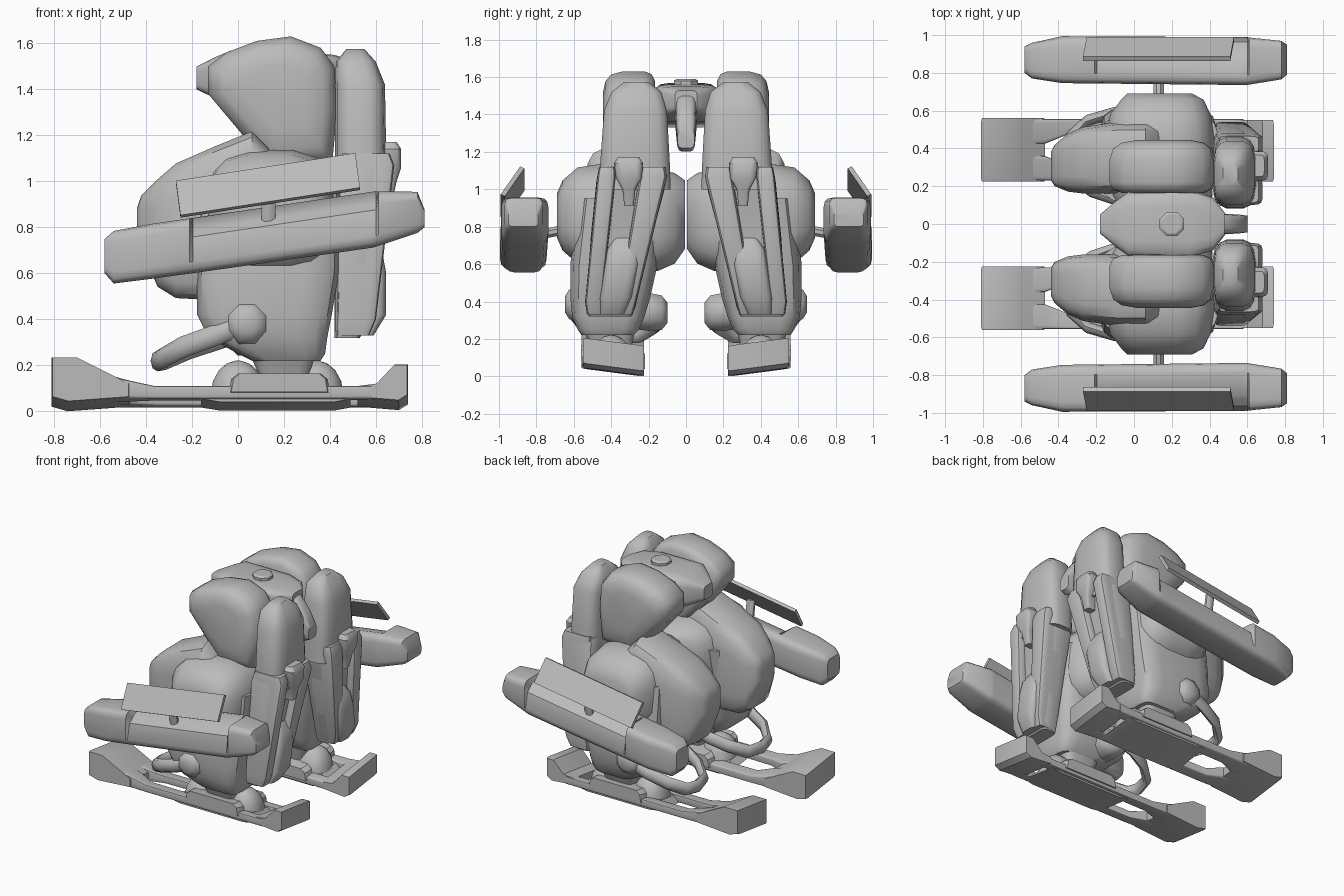
import bpy, bmesh, math
from mathutils import Vector

grey = bpy.data.materials.new("plain_grey")
grey.diffuse_color = (0.5, 0.5, 0.5, 1)


def finish(name, bm, mirror=True, angle=35, roll=0.0):
    """Turn a bmesh into a shaded object, mirrored to the other leg."""
    for v in bm.verts:
        v.co.z += roll * (v.co.y - 0.39)
    bmesh.ops.recalc_face_normals(bm, faces=bm.faces)
    me = bpy.data.meshes.new(name)
    bm.to_mesh(me)
    bm.free()
    me.materials.append(grey)
    me.shade_smooth()
    me.set_sharp_from_angle(angle=math.radians(angle))
    ob = bpy.data.objects.new(name, me)
    bpy.context.scene.collection.objects.link(ob)
    if mirror:
        m = ob.modifiers.new("other_leg", 'MIRROR')
        m.use_axis = (False, True, False)
        m.use_mirror_merge = False
    return ob


def skin(bm, rings):
    """Join rings of points into a closed solid."""
    vs = [[bm.verts.new(p) for p in r] for r in rings]
    n = len(vs[0])
    for a, b in zip(vs, vs[1:]):
        for i in range(n):
            j = (i + 1) % n
            bm.faces.new((a[i], a[j], b[j], b[i]))
    bm.faces.new(vs[0])
    bm.faces.new(vs[-1])


def loft(name, axis, sections, power=4, n=16, adjust=None, **kw):
    """Rounded-box sections (t, a0, a1, b0, b1) along an axis."""
    order = {'x': lambda t, a, b: (t, a, b),
             'y': lambda t, a, b: (a, t, b),
             'z': lambda t, a, b: (a, b, t)}[axis]
    rings = []
    for t, a0, a1, b0, b1 in sections:
        ring = []
        for i in range(n):
            w = 2 * math.pi * (i + 0.5) / n
            c, s = math.cos(w), math.sin(w)
            u = math.copysign(abs(c) ** (2 / power), c)
            v = math.copysign(abs(s) ** (2 / power), s)
            p = order(t, (a0 + a1) / 2 + u * (a1 - a0) / 2,
                      (b0 + b1) / 2 + v * (b1 - b0) / 2)
            ring.append(adjust(p) if adjust else p)
        rings.append(ring)
    bm = bmesh.new()
    skin(bm, rings)
    return finish(name, bm, **kw)


def prism(name, profile, rings, **kw):
    """Side profile (x, z) stacked across y; rings are (y, scale)."""
    cx = sum(p[0] for p in profile) / len(profile)
    cz = sum(p[1] for p in profile) / len(profile)
    bm = bmesh.new()
    skin(bm, [[(cx + (x - cx) * s, y, cz + (z - cz) * s) for x, z in profile]
              for y, s in rings])
    return finish(name, bm, **kw)


# ---- pelvis
loft("pelvis", 'x', [(-.18, -.05, .05, 1.40, 1.50), (-.10, -.12, .12, 1.36, 1.54),
                     (-.03, -.17, .17, 1.33, 1.57), (.30, -.18, .18, 1.36, 1.56),
                     (.42, -.14, .14, 1.39, 1.55), (.48, -.06, .06, 1.42, 1.53)],
     power=5, mirror=False)
loft("pelvis_tail", 'x', [(.38, -.06, .06, 1.36, 1.53), (.48, -.055, .055, 1.23, 1.50),
                          (.56, -.05, .05, 1.20, 1.40), (.60, -.045, .045, 1.22, 1.32)],
     mirror=False)
loft("top_stud", 'z', [(1.53, .13, .27, -.07, .07), (1.58, .13, .27, -.07, .07),
                       (1.59, .145, .255, -.055, .055)], power=2, n=8, mirror=False)
# ---- hip block
prism("hip_block", [(-.13, 1.5), (-.05, 1.56), (.08, 1.61), (.23, 1.63), (.36, 1.58),
                    (.42, 1.5), (.43, 1.3), (.41, 1.08), (.15, 1.05), (.03, 1.19),
                    (-.13, 1.38)],
      [(.165, .78), (.185, .94), (.22, 1), (.34, 1), (.40, .93), (.43, .78), (.445, .5)],
      angle=60)

# ---- thigh drum, shin and knee
loft("thigh_drum", 'y', [(0.005, .02, .32, .68, 1.05), (.06, -.06, .38, .60, 1.09),
                         (.15, -.12, .42, .56, 1.11), (.45, -.15, .43, .55, 1.14),
                         (.58, -.13, .41, .60, 1.12), (.66, -.07, .37, .67, 1.05),
                         (.69, -.04, .31, .74, .98)], power=3, angle=40)
loft("shin", 'z', [(.22, .06, .36, .28, .56), (.25, .0, .38, .25, .58),
                   (.32, -.13, .39, .22, .61), (.42, -.18, .41, .19, .62),
                   (.60, -.18, .44, .15, .62), (.95, -.18, .45, .11, .58)], power=5)
loft("knee", 'x', [(-.44, .23, .38, .76, .88), (-.42, .20, .42, .71, .94),
                   (-.35, .17, .48, .54, 1.01), (-.27, .16, .515, .49, 1.08),
                   (-.10, .16, .54, .48, 1.155), (.06, .17, .54, .50, 1.22),
                   (.13, .18, .53, .55, 1.15), (.2, .2, .5, .65, 1.0)], power=4.5)

# ---- back columns with channel rails
loft("upper_column", 'z', [(1.0, .42, .65, .08, .47), (1.15, .42, .645, .085, .46),
                           (1.42, .42, .64, .10, .44), (1.52, .425, .60, .13, .40),
                           (1.575, .47, .55, .20, .33)], power=3.5, angle=45)
loft("lower_column", 'z', [(.32, .42, .53, .29, .52), (.37, .42, .56, .27, .535),
                           (.75, .42, .59, .18, .51), (1.05, .42, .63, .10, .48),
                           (1.11, .43, .64, .10, .46)], power=6)
loft("inner_rail", 'z', [(.33, .43, .57, .285, .36), (.40, .43, .60, .265, .36),
                         (1.07, .45, .68, .10, .25), (1.12, .45, .66, .11, .24)],
     power=6)
loft("outer_rail", 'z', [(.33, .43, .57, .45, .53), (.40, .43, .60, .45, .54),
                         (1.07, .45, .68, .375, .475), (1.12, .45, .66, .38, .465)],
     power=6)
loft("calf_thruster", 'z', [(.33, .48, .59, .33, .46), (.42, .48, .645, .29, .46),
                            (.60, .48, .645, .25, .435), (.68, .51, .63, .25, .42),
                            (.74, .54, .59, .29, .38)], power=4)
loft("calf_hook", 'z', [(.91, .60, .67, .28, .33), (1.0, .60, .69, .27, .34),
                        (1.06, .60, .71, .235, .375), (1.14, .60, .71, .23, .385),
                        (1.17, .61, .69, .25, .365)], power=5)

# ---- ankle hub, running through the shin
loft("ankle_hub", 'y', [(y, .04 - r, .04 + r, z - r, z + r) for y, r, z in
                        [(.10, .06, .34), (.13, .10, .34), (.20, .11, .345),
                         (.58, .10, .38), (.625, .085, .385), (.648, .045, .385)]],
     power=2, n=8, angle=50)

# ---- curved bumper in front of the ankle
path = [(.02, .60, .38), (-.10, .59, .33), (-.24, .55, .28), (-.33, .47, .23),
        (-.35, .37, .22), (-.32, .25, .225), (-.22, .17, .27), (-.10, .13, .31),
        (.02, .13, .35)]
bm = bmesh.new()
rings = []
for i, p in enumerate(path):
    t = (Vector(path[min(i + 1, 8)]) - Vector(path[max(i - 1, 0)])).normalized()
    side = t.cross(Vector((0, 0, 1))).normalized()
    up = side.cross(t)
    rings.append([Vector(p) + side * (.03 * math.cos(k * math.pi / 4))
                  + up * (.046 * math.sin(k * math.pi / 4)) for k in range(8)])
skin(bm, rings)
finish("ankle_bumper", bm, angle=50)

# ---- foot, rolled slightly sideways
ROLL = 0.13
prism("toe", [(-.81, .04), (-.81, .215), (-.70, .215), (-.58, .155), (-.47, .10),
              (-.47, .04), (-.74, .02)], [(.225, .97), (.24, 1), (.54, 1), (.56, .97)],
      roll=ROLL)
prism("heel", [(.52, .04), (.52, .09), (.60, .10), (.68, .185), (.74, .185),
               (.74, .05), (.70, .025)], [(.225, .95), (.24, 1), (.53, 1), (.55, .95)],
      roll=ROLL)
for label, edge, d in (("inner", .23, 1), ("outer", .555, -1)):
    # fork tapering from the toe into a slim rail
    secs = [(x, *sorted((edge, edge + d * w)), .035, top) for x, w, top in
            [(-.60, .14, .15), (-.47, .13, .115), (-.36, .085, .09), (.58, .07, .09)]]
    loft(label + "_foot_rail", 'x', secs, power=8, roll=ROLL)
prism("sole", [(-.16, .035), (-.12, .08), (.45, .08), (.49, .035), (.42, .022),
               (-.08, .022)], [(.25, 1), (.54, 1)], roll=ROLL)
prism("ankle_cover", [(-.04, .06), (-.03, .12), (0, .145), (.36, .145), (.39, .12),
                      (.40, .06)], [(.22, .95), (.24, 1), (.54, 1), (.562, .95)],
      roll=ROLL)
for label, cx in (("front", 0.0), ("rear", .34)):
    loft(label + "_ankle_dome", 'z',
         [(.07 + .15 * math.sin(a), cx - .12 * math.cos(a), cx + .12 * math.cos(a),
           .39 - .12 * math.cos(a), .39 + .12 * math.cos(a))
          for a in (0, .4, .8, 1.15, 1.45)], power=2.3, angle=50, roll=ROLL)
loft("ankle_joint", 'z', [(.12, .10, .30, .30, .50), (.16, .09, .31, .29, .51),
                          (.25, .05, .34, .27, .55)], power=6)


# ---- side pod with a sloped hatch seat and its raised panel
def hatch_seat(p):
    x, y, z = p
    if -.2 < x < .605:
        top = .842 + .146 * (x + .2)
        normal = Vector((.1, .12)).normalized()
        d = (Vector((y, z)) - Vector((.865, top))).dot(normal)
        if d > 0:
            y, z = y - d * normal.x, z - d * normal.y
    return (x, y, z)


loft("side_pod", 'x', [(-.58, .80, .94, .60, .75), (-.54, .77, .96, .555, .785),
                       (-.38, .745, .995, .575, .815), (-.21, .743, .994, .598, .84),
                       (-.195, .743, .994, .60, .842), (.58, .735, .99, .71, .955),
                       (.60, .735, .99, .715, .957), (.61, .737, .988, .718, .957),
                       (.78, .765, .97, .775, .955), (.81, .79, .95, .80, .88)],
     power=6, adjust=hatch_seat)
loft("pod_rod", 'y', [(.60, .10, .16, .765, .825), (.78, .10, .16, .73, .785)],
     power=2, n=8)
loft("panel_post", 'z', [(.80, .10, .165, .89, .94), (.95, .10, .165, .92, .96)],
     power=2, n=8)
bm = bmesh.new()
corners = [(-.27, .88, 1.0), (.51, .88, 1.12), (.53, .985, .97), (-.25, .985, .85)]
skin(bm, [[(x, y + d, z + d * .5) for x, y, z in corners] for d in (-.016, .006)])
finish("pod_panel", bm)
